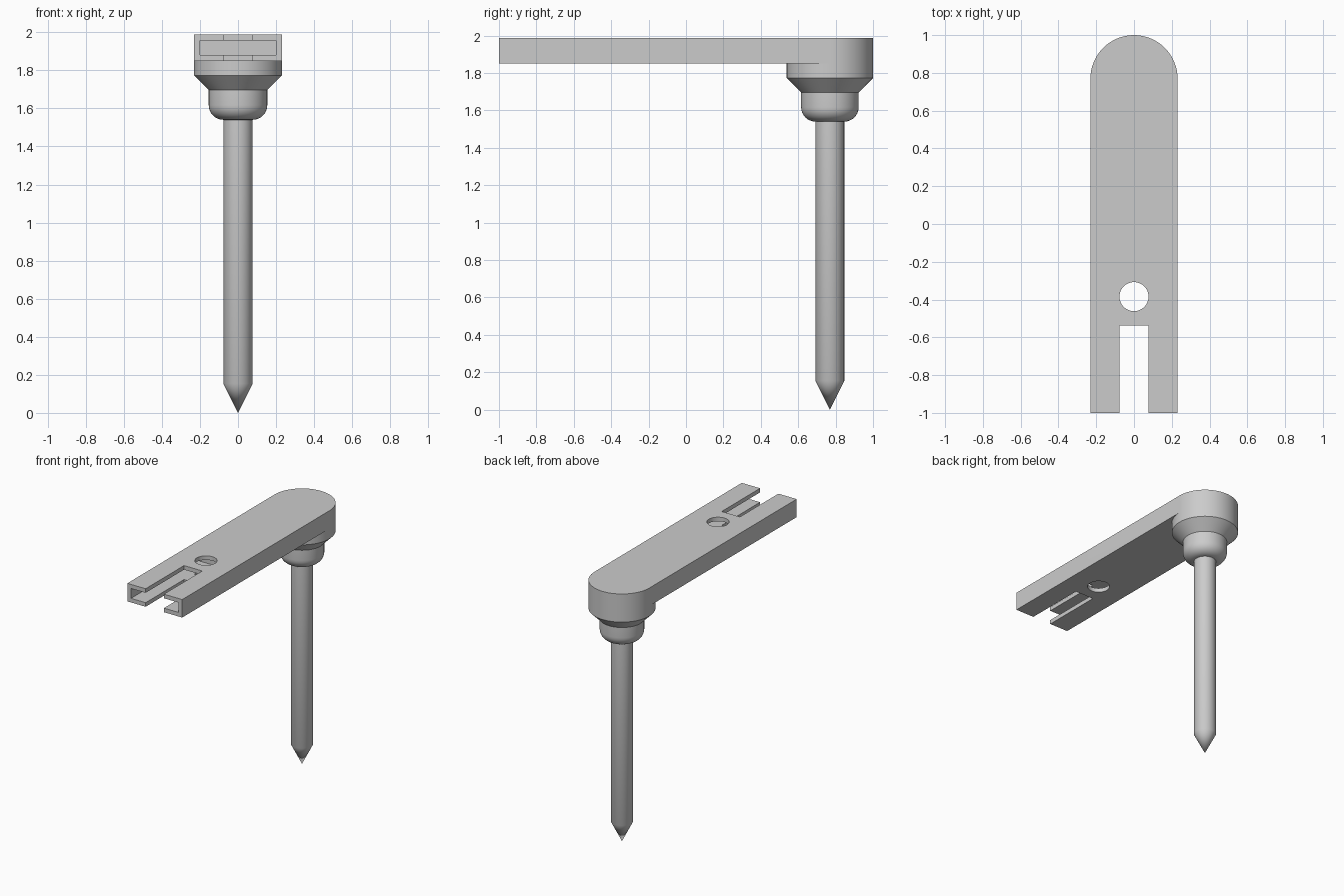
import bpy, bmesh
from math import cos, sin, pi

if "Cube" in bpy.data.objects:
    bpy.data.objects.remove(bpy.data.objects["Cube"])

SEG = 64
U = 1 / 13            # design module
R = 3 * U             # half width of the arm
PIVOT_Y = 1 - R
TOP, UNDER = 1.987, 1.85

grey = bpy.data.materials.new("plain_grey")
grey.use_nodes = True
grey.diffuse_color = (0.6, 0.6, 0.6, 1)
grey.node_tree.nodes["Principled BSDF"].inputs["Base Color"].default_value = (0.6, 0.6, 0.6, 1)


def finish(name, bm):
    bmesh.ops.recalc_face_normals(bm, faces=bm.faces)
    mesh = bpy.data.meshes.new(name)
    bm.to_mesh(mesh)
    bm.free()
    mesh.materials.append(grey)
    obj = bpy.data.objects.new(name, mesh)
    bpy.context.collection.objects.link(obj)
    return obj


def prism(name, outline, low, high):
    """Extrude an (x, y) outline upward."""
    bm = bmesh.new()
    face = bm.faces.new([bm.verts.new((x, y, low)) for x, y in outline])
    side = bmesh.ops.extrude_face_region(bm, geom=[face])["geom"]
    bmesh.ops.translate(bm, vec=(0, 0, high - low),
                        verts=[v for v in side if isinstance(v, bmesh.types.BMVert)])
    return finish(name, bm)


def arc(radius, y, start, end, steps):
    return [(radius * cos(start + (end - start) * i / steps),
             y + radius * sin(start + (end - start) * i / steps)) for i in range(steps + 1)]


def lathe(name, profile):
    """Stack rings of (radius, z) around the pivot, capped at both ends."""
    bm = bmesh.new()
    rings = []
    for r, z in profile:
        ring = [(r * cos(2 * pi * i / SEG), PIVOT_Y + r * sin(2 * pi * i / SEG), z)
                for i in range(SEG)]
        rings.append([bm.verts.new(p) for p in (ring if r else [(0, PIVOT_Y, z)])])
    for a, b in zip(rings, rings[1:]):
        for i in range(SEG):
            j = (i + 1) % SEG
            corners = [a[i], a[j], b[j], b[i]] if len(b) > 1 else [a[i], a[j], b[0]]
            bm.faces.new(corners)
    for ring in (rings[0], rings[-1]):
        if len(ring) > 1:
            bm.faces.new(ring)
    return finish(name, bm)


def rectangle(half, y0, y1):
    return [(-half, y0), (half, y0), (half, y1), (-half, y1)]


def combine(target, tool, operation):
    mod = target.modifiers.new(tool.name, 'BOOLEAN')
    mod.operation, mod.object, mod.solver = operation, tool, 'EXACT'
    bpy.context.view_layer.objects.active = target
    bpy.ops.object.modifier_apply(modifier=mod.name)
    bpy.data.objects.remove(tool)


# Arm with a rounded end over the pivot
arm = prism("arm", [(-R, -1), (R, -1)] + arc(R, PIVOT_Y, 0, pi, SEG // 2), UNDER, TOP)

# Collar under the rounded end
collar = lathe("collar", [(R, UNDER), (R, 1.773), (2 * U, 1.696)])
combine(arm, collar, 'UNION')

# Hollow pocket, open slot and round hole
for cutter in (prism("pocket", rectangle(0.2, -1.1, -1 + 10 * U), 1.881, 1.956),
               prism("slot", rectangle(U, -1.1, -1 + 6 * U), 1.8, 2.1),
               prism("hole", arc(U, -1 + 8 * U, 0, 2 * pi, 48)[:-1], 1.8, 2.1)):
    combine(arm, cutter, 'DIFFERENCE')

# Round-bottomed cup
fillet = [(U + U * cos(a * pi / 16), 1.617 - U * sin(a * pi / 16)) for a in range(9)]
cup = lathe("cup", [(2 * U, 1.696)] + fillet)

# Pointed rod
rod = lathe("rod", [(U, 1.56), (U, 2 * U), (0, 0)])

for obj in (arm, cup, rod):
    bpy.ops.object.select_all(action='DESELECT')
    obj.select_set(True)
    bpy.context.view_layer.objects.active = obj
    bpy.ops.object.shade_smooth_by_angle(angle=pi / 6)
